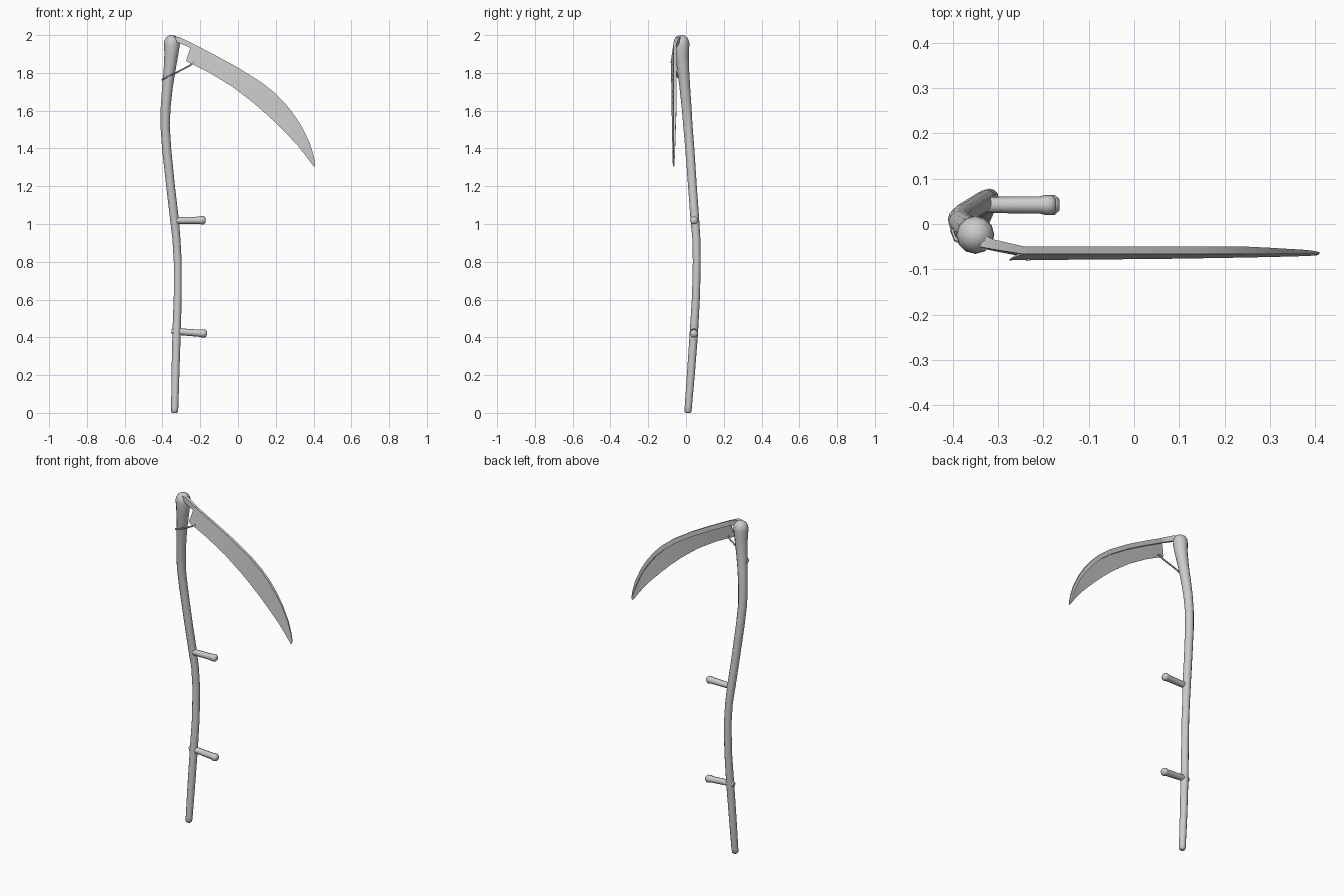
import bpy, bmesh, math
from mathutils import Vector


def loft(name, sections, smooth=40):
    """Skin a list of closed rings and cap both ends."""
    bm = bmesh.new()
    rings = [[bm.verts.new(p) for p in s] for s in sections]
    n = len(rings[0])
    for a, b in zip(rings, rings[1:]):
        for i in range(n):
            j = (i + 1) % n
            bm.faces.new((a[i], a[j], b[j], b[i]))
    bm.faces.new(rings[0][::-1])
    bm.faces.new(rings[-1])
    bmesh.ops.recalc_face_normals(bm, faces=bm.faces)
    mesh = bpy.data.meshes.new(name)
    bm.to_mesh(mesh)
    bm.free()
    ob = bpy.data.objects.new(name, mesh)
    bpy.context.collection.objects.link(ob)
    bpy.ops.object.select_all(action='DESELECT')
    ob.select_set(True)
    bpy.context.view_layer.objects.active = ob
    bpy.ops.object.shade_smooth_by_angle(angle=math.radians(smooth))
    return ob


def tube(name, path, sides=10, ref=(0, 1, 0)):
    """Round bar through (x, y, z, radius) points."""
    pts = [Vector(p[:3]) for p in path]
    secs = []
    for i, p in enumerate(pts):
        t = (pts[min(i + 1, len(pts) - 1)] - pts[max(i - 1, 0)]).normalized()
        u = t.cross(Vector(ref)).normalized()
        v = t.cross(u)
        r = path[i][3]
        secs.append([p + r * (u * math.cos(a) + v * math.sin(a))
                     for a in (2 * math.pi * k / sides for k in range(sides))])
    return loft(name, secs, 50)


# Curved wooden shaft with a swollen rounded head
tube("shaft", [
    (-.336, .010, 0, .012), (-.336, .010, .006, .018), (-.335, .012, .03, .019),
    (-.331, .027, .22, .021), (-.325, .042, .43, .022), (-.319, .053, .62, .021),
    (-.319, .057, .80, .021), (-.326, .055, .92, .021), (-.336, .047, 1.02, .023),
    (-.357, .034, 1.20, .023), (-.378, .020, 1.40, .024), (-.386, .010, 1.52, .0245),
    (-.383, .003, 1.62, .026), (-.374, -.006, 1.72, .028), (-.363, -.014, 1.81, .031),
    (-.353, -.022, 1.90, .037), (-.350, -.024, 1.95, .042), (-.350, -.024, 1.970, .040),
    (-.350, -.024, 1.987, .031), (-.350, -.024, 1.997, .017), (-.350, -.024, 2.0, .006)], 12)

# Two hand grips, passing through the shaft
for name, z0, z1, x1 in (("upper_grip", 1.018, 1.020, -.172), ("lower_grip", .433, .419, -.165)):
    def at(f, r):
        return (-.353 + (x1 + .353) * f, .042, z0 + (z1 - z0) * f, r)
    tube(name, [at(0, .010), at(.03, .015), at(.25, .018), at(.80, .019),
                at(.87, .022), at(.95, .022), at(1, .013)], 8)

# Blade: stations of upper edge (x, z) and lower edge (x, z)
stations = [
    (-.245, 1.958, -.275, 1.863), (-.127, 1.897, -.150, 1.800), (0, 1.828, -.030, 1.727),
    (.127, 1.748, .080, 1.643), (.195, 1.694, .150, 1.582), (.250, 1.638, .215, 1.520),
    (.300, 1.574, .270, 1.464), (.340, 1.512, .320, 1.411), (.380, 1.428, .362, 1.357),
    (.400, 1.363, .390, 1.319), (.409, 1.315, .403, 1.302)]
sections = []
for i, (ux, uz, lx, lz) in enumerate(stations):
    f = i / (len(stations) - 1)
    back, front, low = -.050 - .012 * max(0, f * 2 - 1), -.066, -.080 + .011 * f
    k = min(.027 / math.hypot(ux - lx, uz - lz), .4)
    rx, rz = ux + (lx - ux) * k, uz + (lz - uz) * k
    sections.append([(ux, back, uz), (ux, front, uz), (lx, low, lz),
                     (lx, low + .002, lz), (rx, front + .003, rz), (rx, back, rz)])
loft("blade", sections, 30)

# Tang joining the blade's rib to the shaft head
loft("tang", [[(x, b, z), (x, f, z), (x2, f, z2), (x2, b, z2)]
              for x, z, x2, z2, b, f in (
                  (-.340, 1.992, -.340, 1.966, -.020, -.050),
                  (-.310, 1.990, -.316, 1.960, -.034, -.056),
                  (-.240, 1.956, -.250, 1.932, -.050, -.067))], 30)

# Thin brace rod hooked from the shaft to the heel of the blade
tube("brace_rod", [
    (-.386, -.004, 1.762, .005), (-.401, -.016, 1.765, .005), (-.393, -.034, 1.770, .005),
    (-.365, -.047, 1.783, .005), (-.330, -.050, 1.800, .005), (-.260, -.064, 1.836, .005),
    (-.238, -.066, 1.852, .005), (-.234, -.074, 1.856, .005), (-.233, -.081, 1.856, .005)],
    6, (0, 0, 1))
